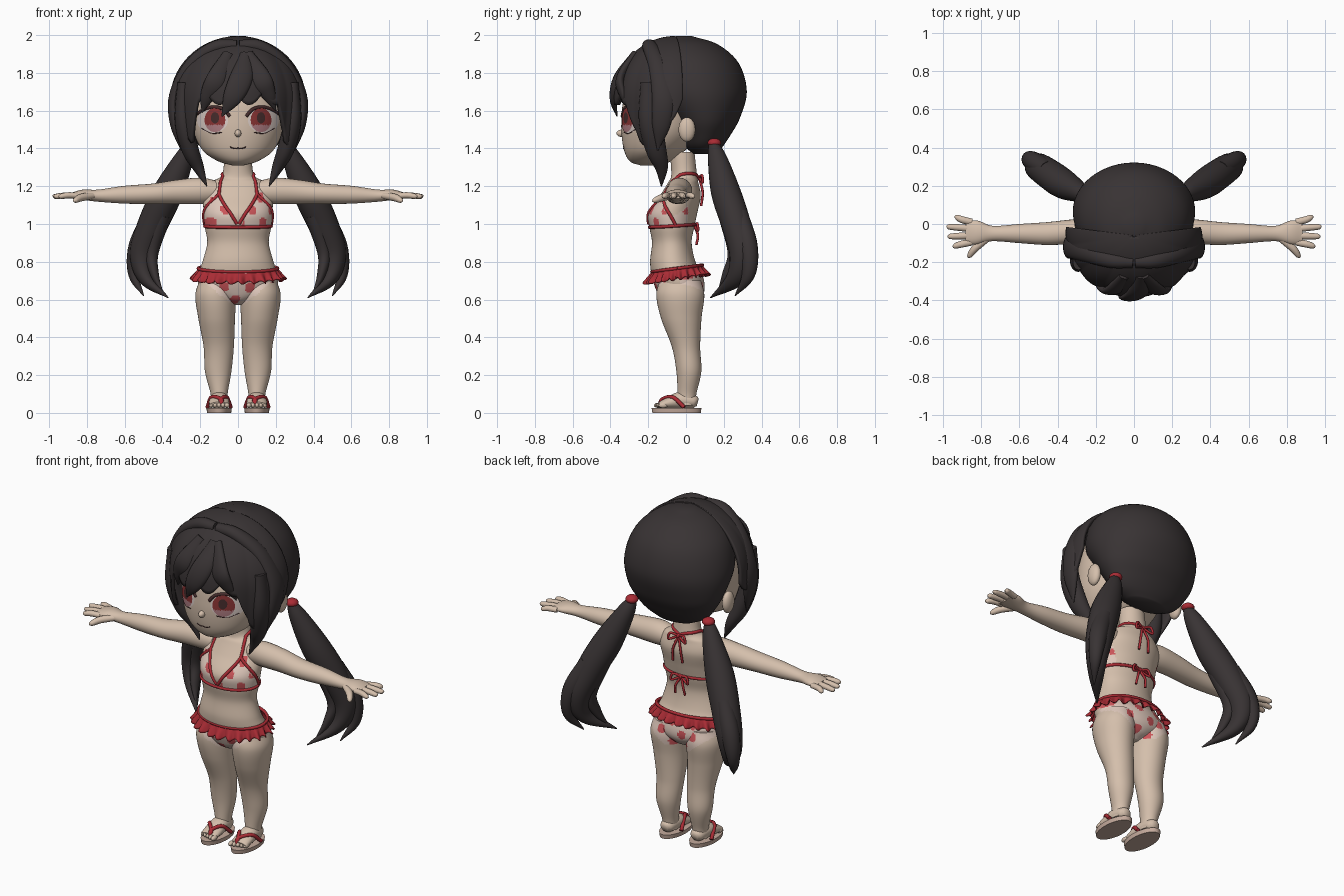
import bpy, bmesh
from math import sin, cos, pi, radians
from mathutils import Vector, Matrix
from mathutils.bvhtree import BVHTree

if "Cube" in bpy.data.objects:
    bpy.data.objects.remove(bpy.data.objects["Cube"])


def material(name, *rgb):
    m = bpy.data.materials.new(name)
    m.use_nodes = True
    m.diffuse_color = (*rgb, 1)
    m.node_tree.nodes["Principled BSDF"].inputs["Base Color"].default_value = (*rgb, 1)
    return m


SKIN = material("skin", .66, .52, .41)
HAIR = material("dark hair", .04, .033, .034)
RED = material("red trim", .4, .025, .035)
FABRIC = material("pale fabric", .74, .58, .5)
SPOT = material("spot red", .6, .09, .1)
IRIS = material("iris red", .26, .035, .035)
GLOW = material("iris pink", .42, .2, .22)
EYE_WHITE = material("eye white", .7, .6, .56)
LASH = material("lash brown", .06, .025, .025)
SOLE = material("sole", .55, .4, .33)


def mirror(obj):
    obj.modifiers.new("mirror", 'MIRROR')
    return obj


def finish(name, bm, mat):
    bmesh.ops.recalc_face_normals(bm, faces=bm.faces)
    mesh = bpy.data.meshes.new(name)
    bm.to_mesh(mesh)
    bm.free()
    mesh.shade_smooth()
    mesh.set_sharp_from_angle(angle=radians(55))
    mesh.materials.append(mat)
    obj = bpy.data.objects.new(name, mesh)
    bpy.context.collection.objects.link(obj)
    return obj


def grid(name, rows, mat, closed=True, capped=False):
    """Skin a list of point rows into a surface."""
    bm = bmesh.new()
    rows = [[bm.verts.new(p) for p in row] for row in rows]
    n = len(rows[0])
    for a, b in zip(rows, rows[1:]):
        for j in range(n if closed else n - 1):
            k = (j + 1) % n
            bm.faces.new((a[j], a[k], b[k], b[j]))
    if capped:
        bm.faces.new(rows[0])
        bm.faces.new(rows[-1])
    return finish(name, bm, mat)


def spline(points, steps):
    """Smooth curve through points of any dimension."""
    pts = [Vector(p) for p in points]
    pts = [pts[0] * 2 - pts[1]] + pts + [pts[-1] * 2 - pts[-2]]
    out = []
    for a, b, c, d in zip(pts, pts[1:], pts[2:], pts[3:]):
        for i in range(steps):
            t = i / steps
            out.append(b + (c - a) * (t / 2) + (a * 2 - b * 5 + c * 4 - d) * (t * t / 2)
                       + (b * 3 - a - c * 3 + d) * (t ** 3 / 2))
    return out + [pts[-2]]


def loft(name, sections, mat, steps=6, n=24, flat=False, ref=(0, 1, 0)):
    """Sections are x, y, z and two radii; flat keeps the rings level."""
    secs = spline(sections, steps)
    rows = []
    for i, s in enumerate(secs):
        ahead, behind = secs[min(i + 1, len(secs) - 1)], secs[max(i - 1, 0)]
        t = Vector((0, 0, 1)) if flat else Vector((ahead - behind)[:3]).normalized()
        u = Vector(ref).cross(t).normalized()
        v = t.cross(u)
        a, b = max(s[3], .002), max(s[4], .002)
        rows.append([Vector(s[:3]) + u * a * cos(2 * pi * j / n) + v * b * sin(2 * pi * j / n)
                     for j in range(n)])
    return grid(name, rows, mat, capped=True)


def ball(name, loc, scale, mat):
    bm = bmesh.new()
    bmesh.ops.create_uvsphere(bm, u_segments=16, v_segments=10, radius=1,
                              matrix=Matrix.LocRotScale(loc, None, scale))
    return finish(name, bm, mat)


def surface(obj):
    return BVHTree.FromPolygons([v.co for v in obj.data.vertices],
                                [p.vertices for p in obj.data.polygons])


def cord(name, points, r, mat, on=None):
    """Round cord, optionally laid on a surface."""
    pts = spline(points, 8)
    if on:
        pts = [on.find_nearest(p)[0] for p in pts]
    cu = bpy.data.curves.new(name, 'CURVE')
    cu.dimensions, cu.bevel_depth, cu.bevel_resolution, cu.use_fill_caps = '3D', r, 2, True
    sp = cu.splines.new('POLY')
    sp.points.add(len(pts) - 1)
    for q, p in zip(sp.points, pts):
        q.co = (*p, 1)
    cu.materials.append(mat)
    obj = bpy.data.objects.new(name, cu)
    bpy.context.collection.objects.link(obj)
    return obj


def plate(name, x, z, rx, rz, lift, mat, on):
    """Thin oval patch laid on the face."""
    rows = []
    for i in range(9):
        row = []
        for j in range(32):
            a, k = 2 * pi * j / 32, max(i / 8, .01)
            px, pz = x + rx * k * cos(a), z + rz * k * sin(a)
            hit = on.ray_cast(Vector((px, -1, pz)), Vector((0, 1, 0)))[0]
            row.append((px, hit.y - lift, pz))
        rows.append(row)
    return mirror(grid(name, rows, mat))


def paint_swimwear(obj):
    """Spotted fabric on the body wherever the swimwear covers it."""
    for m in (FABRIC, SPOT):
        obj.data.materials.append(m)
    for p in obj.data.polygons:
        x, y, z = p.center
        ax, w = abs(x), (z - .98) / .19
        top = y < .01 and 0 < w < 1 and .01 + .1 * w < ax < .21 - .08 * w
        bottom = z < .75 and ax < (.035 + (z - .58) * 1.3 if y < -.03 else .09 + (z - .58) * 1.2) and z > .57
        if top or bottom:
            p.material_index = 2 if cos(46 * (x + y * .4)) * cos(46 * z + .8) > .38 else 1


# Body
torso = loft("torso", [(0, -.03, .57, .03, .05), (0, -.03, .6, .1, .1), (0, -.03, .65, .195, .128),
                       (0, -.045, .72, .212, .135), (0, -.07, .8, .188, .12), (0, -.075, .9, .163, .105),
                       (0, -.075, .98, .175, .118), (0, -.07, 1.06, .183, .13), (0, -.03, 1.15, .18, .108),
                       (0, -.015, 1.22, .145, .08), (0, -.01, 1.26, .085, .068), (0, -.02, 1.38, .07, .065)],
             SKIN, steps=10, n=128, flat=True)
paint_swimwear(torso)
body = surface(torso)
legs = loft("legs", [(.1, 0, .04, .045, .05), (.1, .005, .1, .045, .05), (.105, .015, .22, .07, .066),
                     (.102, 0, .35, .08, .075), (.113, -.025, .5, .097, .107), (.118, -.03, .62, .108, .127),
                     (.11, -.03, .7, .095, .11)], SKIN, steps=12, n=64, flat=True)
paint_swimwear(legs)
mirror(legs)
mirror(loft("arms", [(.12, -.03, 1.17, .06, .06), (.2, -.035, 1.175, .07, .068), (.32, -.04, 1.17, .064, .064),
                     (.45, -.05, 1.16, .054, .06), (.6, -.05, 1.155, .047, .05), (.74, -.05, 1.15, .032, .04),
                     (.82, -.045, 1.155, .027, .062), (.88, -.043, 1.15, .016, .06)], SKIN))
for i, (tip, y) in enumerate([(.94, .035), (.98, -.015), (.975, -.065), (.95, -.115)]):
    base = .01 - .035 * i
    mirror(loft("finger", [(.85, base, 1.15, .015, .018), (.9, (base + y) / 2, 1.152, .016, .018),
                           (tip - .012, y, 1.146, .013, .014), (tip, y, 1.143, .003, .003)], SKIN, n=12))
mirror(loft("thumb", [(.77, -.075, 1.15, .018, .02), (.83, -.125, 1.14, .02, .02),
                      (.86, -.165, 1.125, .014, .014), (.865, -.178, 1.12, .003, .003)], SKIN, n=12))

# Feet and sandals
mirror(loft("feet", [(.1, .062, .055, .02, .02), (.1, .04, .06, .035, .04), (.1, -.03, .066, .045, .05),
                     (.1, -.09, .053, .032, .054), (.1, -.14, .042, .016, .05)], SKIN, ref=(1, 0, 0)))
for i in range(5):
    mirror(ball("toe", (.058 + .021 * i, -.145 + .006 * i, .04), (.012 + .002 * (i == 0), .025, .014), SKIN))
mirror(loft("sandal_soles", [(.1, -.05, 0, .064, .128), (.1, -.05, .025, .067, .132)],
            SOLE, steps=2, n=40, flat=True))
for side in (-1, 1):
    mirror(cord("sandal_strap", [(.088, -.14, .035), (.09, -.125, .072), (.1 + side * .04, -.07, .082),
                                 (.1 + side * .062, -.01, .03)], .011, RED))

# Swimwear trim, ties and frill
for name, pts in {"cup_inner_trim": [(.005, -.2, 1.0), (.06, -.2, 1.09), (.115, -.15, 1.18)],
                  "cup_outer_trim": [(.19, -.05, .985), (.165, -.1, 1.08), (.115, -.15, 1.18)],
                  "neck_strap": [(.115, -.15, 1.18), (.09, -.06, 1.25), (.05, .05, 1.265), (0, .07, 1.25)]}.items():
    mirror(cord(name, pts, .009, RED, body))
ring = [(.2 * sin(a * pi / 12), -.07 - .14 * cos(a * pi / 12), .98 + .006 * (1 - cos(a * pi / 12)))
        for a in range(25)]
cord("chest_band", ring, .009, RED, body)
for y, z, drop in ((.07, 1.245, .15), (.045, .99, .1)):
    ball("knot", (0, y, z), (.013, .013, .013), RED)
    mirror(cord("bow_loop", [(0, y, z), (.045, y + .015, z + .012), (.055, y + .018, z - .025), (0, y, z)], .007, RED))
    mirror(cord("bow_tail", [(0, y, z), (.025, y + .018, z - drop / 2), (.032, y + .01, z - drop)], .007, RED))
rows = []
for i in range(7):
    t = i / 6
    row = []
    for j in range(192):
        a = 2 * pi * j / 192
        out = .004 + .032 * t + .014 * t * sin(24 * a) + .006 * t * sin(11 * a)
        y = -.047 + (.13 + out) * sin(a)
        row.append(((.206 + out) * cos(a), y, .765 - .055 * t + .13 * (y + .047) + .008 * t * cos(24 * a)))
    rows.append(row)
frill = grid("hip_frill", rows, RED)
frill.modifiers.new("thickness", 'SOLIDIFY').thickness = .006
cord("hip_band", rows[0] [::8] + rows[0][:1], .009, RED)

# Head and face
head = loft("head", [(0, -.19, 1.31, .03, .05), (0, -.19, 1.33, .1, .105), (0, -.17, 1.38, .178, .155),
                     (0, -.14, 1.46, .226, .2), (0, -.12, 1.55, .246, .222), (0, -.1, 1.66, .25, .23),
                     (0, -.08, 1.8, .22, .2), (0, -.08, 1.9, .1, .1)], SKIN, steps=8, n=64, flat=True)
face = surface(head)
ball("nose", (0, -.338, 1.48), (.018, .03, .02), SKIN)
mirror(ball("ears", (.285, .005, 1.5), (.028, .045, .065), SKIN))
plate("eye_whites", .135, 1.548, .082, .066, .003, EYE_WHITE, face)
irises = plate("irises", .122, 1.55, .055, .064, .006, IRIS, face)
irises.data.materials.append(GLOW)
for p in irises.data.polygons:
    p.material_index = int(p.center.z < 1.525)
plate("pupils", .122, 1.562, .022, .03, .008, LASH, face)
for name, r, pts in (("upper_lashes", .009, [(.045, -.35, 1.57), (.085, -.34, 1.61), (.15, -.31, 1.62), (.225, -.22, 1.58)]),
                     ("lower_lashes", .003, [(.09, -.34, 1.484), (.14, -.31, 1.48), (.195, -.26, 1.505)]),
                     ("eyebrows", .005, [(.07, -.34, 1.67), (.13, -.31, 1.685), (.19, -.27, 1.67)]),
                     ("mouth", .003, [(0, -.35, 1.398), (.02, -.35, 1.395), (.045, -.34, 1.405)])):
    mirror(cord(name, pts, r, LASH, face))

# Back hair
loft("back_hair", [(0, .1, 1.37, .12, .06), (0, .095, 1.41, .2, .1), (0, .1, 1.47, .25, .135),
                   (0, .095, 1.56, .297, .19), (0, .06, 1.7, .32, .262), (0, .03, 1.85, .275, .25),
                   (0, .005, 1.95, .17, .165), (0, -.01, 1.995, .04, .04)], HAIR, n=48, flat=True)

# Front hair: a shell with a jagged lower edge, short over the face and long at the sides
rows = []
for j in range(129):
    phi = radians(-98 + 196 * j / 128)
    side = abs(phi) / radians(98)
    jag = abs(sin(phi * 7 + .4))
    deep = min(max((side - .38) / .13, 0), 1)
    reach = radians(84 + 12 * jag + deep * (46 - 42 * max(side - .6, 0) / .4))
    row = []
    for i in range(25):
        t = reach * max(i / 24, .01)
        r = sin(t) if t < pi / 2 else 1 - .3 * (1 - sin(t))
        r *= 1 + .03 * jag * i / 24
        row.append((.35 * r * sin(phi), -.06 - .315 * r * cos(phi), 1.665 + .33 * cos(t)))
    rows.append(row)
shell = grid("front_hair", rows, HAIR, closed=False)
shell.modifiers.new("thickness", 'SOLIDIFY').thickness = .02

# Separate locks over the forehead, crown and cheeks
for name, pts in {
        "center_bang": [(.04, -.27, 1.9, .03, .02), (.02, -.355, 1.78, .06, .025), (-.03, -.385, 1.67, .05, .02), (-.085, -.365, 1.57, .003, .003)],
        "right_bang": [(-.05, -.27, 1.9, .03, .02), (-.11, -.345, 1.77, .055, .025), (-.16, -.33, 1.68, .04, .02), (-.19, -.3, 1.59, .003, .003)],
        "left_bang": [(.05, -.27, 1.9, .03, .02), (.12, -.345, 1.77, .055, .025), (.16, -.335, 1.69, .04, .02), (.2, -.3, 1.6, .003, .003)]}.items():
    loft(name, pts, HAIR, n=16)
mirror(loft("crown_locks", [(.005, -.2, 1.945, .03, .03), (.12, -.19, 1.935, .035, .04), (.25, -.15, 1.84, .035, .05),
                            (.335, -.12, 1.68, .03, .06), (.335, -.13, 1.53, .025, .05), (.3, -.15, 1.39, .003, .003)], HAIR))
mirror(loft("cheek_locks", [(.29, -.2, 1.75, .03, .04), (.29, -.19, 1.55, .045, .06), (.255, -.16, 1.4, .045, .055),
                            (.21, -.13, 1.3, .03, .035), (.165, -.13, 1.2, .003, .003)], HAIR))

# Pigtails and ties
mirror(ball("hair_ties", (.255, .15, 1.43), (.036, .036, .024), RED))
mirror(loft("pigtails", [(.25, .14, 1.44, .02, .02), (.285, .165, 1.35, .05, .05), (.37, .21, 1.17, .08, .078),
                         (.45, .265, 1.0, .08, .078), (.505, .3, .84, .068, .07), (.485, .26, .71, .04, .05),
                         (.37, .13, .61, .003, .003)], HAIR))
mirror(loft("pigtail_outer_locks", [(.45, .28, 1.05, .05, .05), (.53, .33, .88, .05, .05),
                                    (.55, .33, .73, .03, .035), (.5, .26, .62, .003, .003)], HAIR, n=16))
mirror(loft("pigtail_inner_locks", [(.4, .22, 1.05, .05, .05), (.455, .26, .85, .035, .04),
                                    (.44, .22, .73, .022, .03), (.4, .17, .64, .003, .003)], HAIR, n=16))
